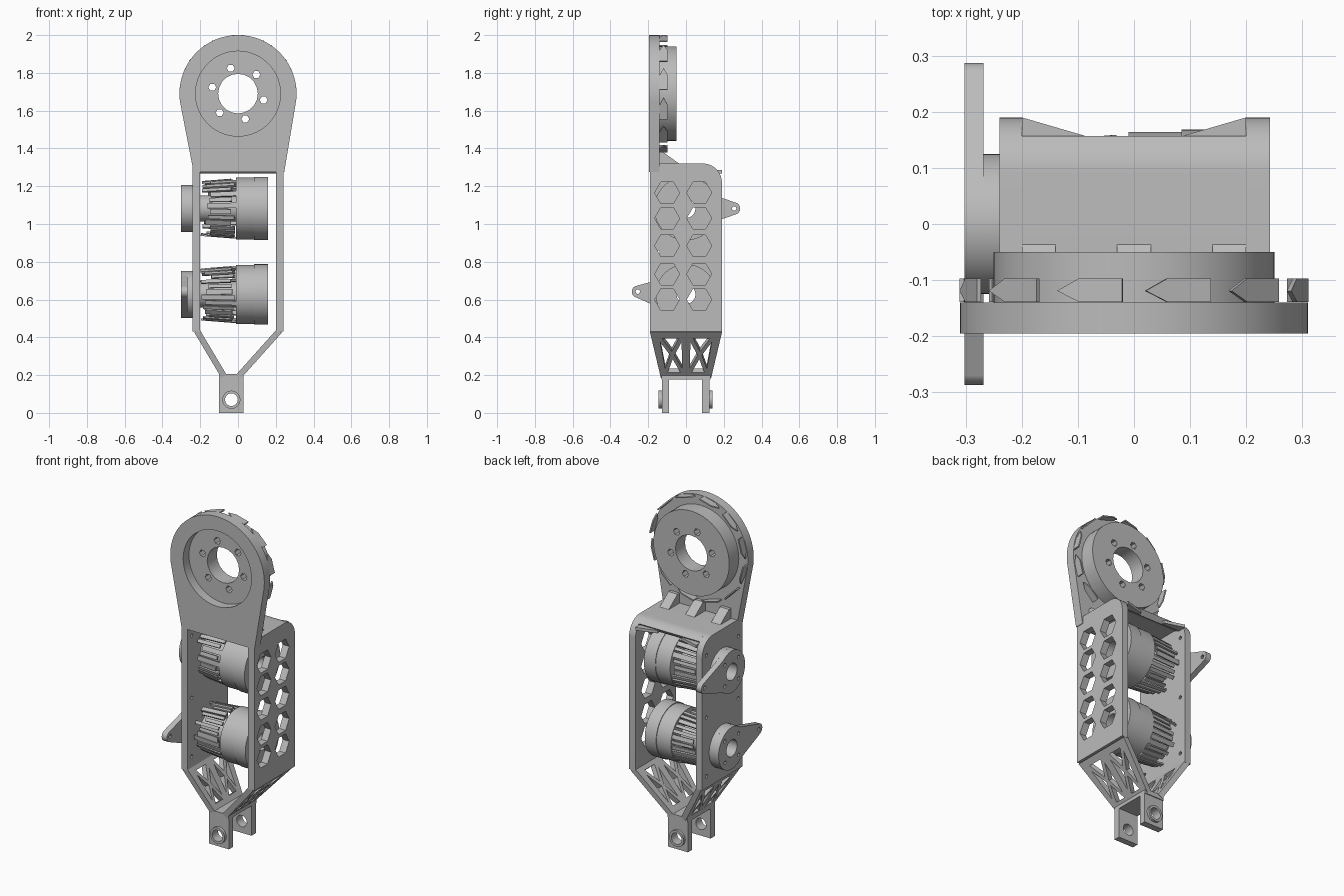
import bpy, bmesh, random
from math import sin, cos, pi, radians
from mathutils import Matrix, Vector

if "Cube" in bpy.data.objects:
    bpy.data.objects.remove(bpy.data.objects["Cube"], do_unlink=True)

random.seed(4)
grey = bpy.data.materials.new("machined_grey")
grey.use_nodes = True
GREY = (0.5, 0.5, 0.5, 1)
grey.diffuse_color = GREY
grey.node_tree.nodes["Principled BSDF"].inputs["Base Color"].default_value = GREY
parts = []
X, Y, Z = Vector((1, 0, 0)), Vector((0, 1, 0)), Vector((0, 0, 1))
FRAMES = {"X": (Y, Z, X), "Y": (X, Z, -Y), "Z": (X, Y, Z)}


def finish(name, mesh):
    mesh.materials.clear()
    mesh.materials.append(grey)
    obj = bpy.data.objects.new(name, mesh)
    bpy.context.collection.objects.link(obj)
    parts.append(obj)
    return obj


def frame(u, v, n, origin):
    m = Matrix((u, v, n)).transposed().to_4x4()
    m.translation = origin
    return m


def slab(name, loops, thick, matrix):
    """Extruded outline; the loops after the first are holes."""
    curve = bpy.data.curves.new(name, "CURVE")
    curve.dimensions, curve.fill_mode, curve.extrude = "2D", "BOTH", thick / 2
    for loop in loops:
        s = curve.splines.new("POLY")
        s.points.add(len(loop) - 1)
        for p, (a, b) in zip(s.points, loop):
            p.co = (a, b, 0, 1)
        s.use_cyclic_u = True
    tmp = bpy.data.objects.new(name, curve)
    bpy.context.collection.objects.link(tmp)
    dg = bpy.context.evaluated_depsgraph_get()
    mesh = bpy.data.meshes.new_from_object(tmp.evaluated_get(dg))
    bpy.data.objects.remove(tmp)
    bm = bmesh.new()
    bm.from_mesh(mesh)
    bmesh.ops.transform(bm, matrix=matrix, verts=bm.verts)
    bmesh.ops.remove_doubles(bm, verts=bm.verts, dist=1e-5)
    bmesh.ops.recalc_face_normals(bm, faces=bm.faces)
    bm.to_mesh(mesh)
    bm.free()
    return finish(name, mesh)


def plate(name, loops, axis, lo, hi):
    u, v, n = FRAMES[axis]
    mid = Vector([abs(c) for c in n]) * (lo + hi) / 2
    return slab(name, loops, hi - lo, frame(u, v, n, mid))


def arc(cx, cy, r, a0, a1, n):
    return [(cx + r * cos(radians(a0 + (a1 - a0) * i / n)),
             cy + r * sin(radians(a0 + (a1 - a0) * i / n))) for i in range(n + 1)]


def circle(cx, cy, r, n=40, turn=0):
    return arc(cx, cy, r, turn, turn + 360, n)[:-1]


def rect(a, b, c, d):
    return [(a, c), (b, c), (b, d), (a, d)]


# Head: teardrop plate with a wide recess, and the bearing disc behind it
HEAD = 1.69
teardrop = arc(0, HEAD, 0.31, -8, 188, 48) + [(-0.235, 1.275), (0.245, 1.275)]
plate("head_plate", [teardrop, circle(0, HEAD, 0.225, 56)], "Y", -0.195, -0.14)
bolts = [circle(0.14 * cos(radians(a)), HEAD + 0.14 * sin(radians(a)), 0.021, 6)
         for a in range(46, 406, 60)]
plate("bearing_disc", [circle(0, HEAD, 0.25, 56), circle(0, HEAD, 0.105, 20)] + bolts,
      "Y", -0.14, -0.05)

# Arrow-shaped rim teeth standing behind the edge of the head plate
for i in range(12):
    a = radians(30 * i + 15)
    out = Vector((cos(a), 0, sin(a)))
    side = Vector((-sin(a), 0, cos(a)))
    arrow = [(-0.06, -0.02), (0.02, -0.02), (0.06, 0), (0.02, 0.022), (-0.06, 0.022)]
    slab("rim_tooth", [arrow], 0.008,
         frame(side, Y, -out, out * 0.302 + Vector((0, -0.119, HEAD))))

# Side walls: hexagon lightening holes on the left, motor holes on the right
MOTORS = ((1.082, 0.168, 1), (0.627, 0.16, -1))
wall = [(-0.19, 0.43), (0.19, 0.43)] + arc(0.09, 1.22, 0.1, 0, 90, 10) + [(-0.17, 1.32), (-0.19, 1.3)]
hexes = [circle(y, z, 0.066, 6) for y in (-0.1, 0.07) for z in (0.6, 0.735, 0.885, 1.03, 1.165)]
plate("left_wall", [wall] + hexes, "X", 0.2, 0.242)
holes = [circle(0, z, 0.05, 24) for z, r, s in MOTORS]
holes += [circle(y, z, 0.011, 8) for y in (-0.15, 0.15) for z in (0.5, 0.85, 1.22)]
plate("right_wall", [wall] + holes, "X", -0.24, -0.2)

# Top shell rolling over towards the back, corner webs and ribs
shell = [(-0.17, 1.285), (-0.17, 1.32)] + arc(0.09, 1.22, 0.1, 90, 48, 6) + arc(0.09, 1.22, 0.065, 48, 90, 6)
plate("top_shell", [shell], "X", -0.2, 0.2)
for s in (-1, 1):
    plate("corner_web", [[(s * 0.2, 0.14), (s * 0.2, 0.19), (s * 0.08, 0.155), (s * 0.08, 0.14)]],
          "Z", 1.268, 1.285)
for x in (-0.17, 0, 0.17):
    plate("top_rib", [[(-0.145, 1.315), (-0.145, 1.38), (-0.12, 1.38), (-0.03, 1.315)]],
          "X", x - 0.03, x + 0.03)

# Motors: solid can, slatted winding cage and hollow shaft
for z, r, s in MOTORS:
    shaft = circle(0, z, 0.05, 24)
    plate("motor_can", [circle(0, z, r, 48), shaft], "X", 0.085, 0.16)
    plate("motor_band", [circle(0, z, r - 0.004, 48), shaft], "X", -0.01, 0.085)
    plate("motor_shaft", [circle(0, z, 0.07, 24), shaft], "X", -0.2, -0.01)
    bm = bmesh.new()
    count = 30
    for i in range(count):
        start = random.uniform(-0.2, -0.14)
        end = random.uniform(-0.04, 0.0)
        width = 2 * pi * r / count * random.uniform(0.5, 0.85)
        mid = (start + end) / 2
        m = (Matrix.Translation((mid, 0, z)) @ Matrix.Rotation(2 * pi * i / count, 4, "X")
             @ Matrix.Translation((0, 0, r - 0.012 + mid * 0.08)) @ Matrix.Rotation(-0.08, 4, "Y")
             @ Matrix.Diagonal((end - start, width, 0.01, 1)))
        bmesh.ops.create_cube(bm, size=1, matrix=m)
    mesh = bpy.data.meshes.new("motor_cage")
    bm.to_mesh(mesh)
    bm.free()
    finish("motor_cage", mesh)

    # Output flange with its pointed lever
    plate("output_flange", [circle(0, z, 0.125, 40), circle(0, z, 0.05, 24)], "X", -0.268, -0.24)
    tip_z = z + (0.0 if s > 0 else 0.015)
    lever = arc(0, z, 0.125, 50, 310, 30) + arc(0.255, tip_z, 0.032, -62, 62, 10)
    lever = [(y * s, h) for y, h in lever]
    pins = [circle(0.09 * cos(radians(a)), z + 0.09 * sin(radians(a)), 0.011, 8)
            for a in range(45, 405, 90)]
    plate("lever", [lever, circle(0, z, 0.05, 24), circle(0.255 * s, tip_z, 0.012, 10)] + pins,
          "X", -0.302, -0.268)

# Lower V: tapering truss panels down to the clevis
def truss(name, top_x, low_x):
    low, top = Vector((low_x, 0, 0.195)), Vector((top_x, 0, 0.435))
    up = top - low
    length = up.length
    up.normalize()

    def at(f, t):
        return Vector((f * (0.133 + 0.057 * t), t * length))
    loops = [[at(-1, 0), at(1, 0), at(1, 1), at(-1, 1)]]
    for s in (-1, 1):
        box = [at(s * f, t) for f, t in ((0.1, 0.08), (0.8, 0.08), (0.8, 0.92), (0.1, 0.92))]
        centre = sum(box, Vector((0, 0))) / 4
        for i in range(4):
            tri = [box[i], box[(i + 1) % 4], centre]
            mid = sum(tri, Vector((0, 0))) / 3
            loops.append([mid + (p - mid) * 0.7 for p in tri])
    slab(name, [[tuple(p) for p in l] for l in loops], 0.032, frame(Y, up, Y.cross(up), low))


truss("left_truss", 0.22, 0.005)
truss("right_truss", -0.218, -0.075)

# Clevis: bridge, two lugs and their raised bosses
plate("clevis_bridge", [rect(-0.1, 0.03, -0.13, 0.13)], "Z", 0.178, 0.205)
pin = circle(-0.035, 0.07, 0.034, 16)
for lo, hi, b0, b1 in ((-0.128, -0.09, -0.145, -0.128), (0.085, 0.125, 0.125, 0.14)):
    plate("clevis_lug", [rect(-0.1, 0.03, 0, 0.18), pin], "Y", lo, hi)
    plate("pin_boss", [circle(-0.035, 0.07, 0.048, 20), pin], "Y", b0, b1)

# Smooth shading with sharp edges kept
bpy.ops.object.select_all(action="DESELECT")
for obj in parts:
    obj.select_set(True)
bpy.context.view_layer.objects.active = parts[0]
bpy.ops.object.shade_smooth_by_angle(angle=radians(30))
